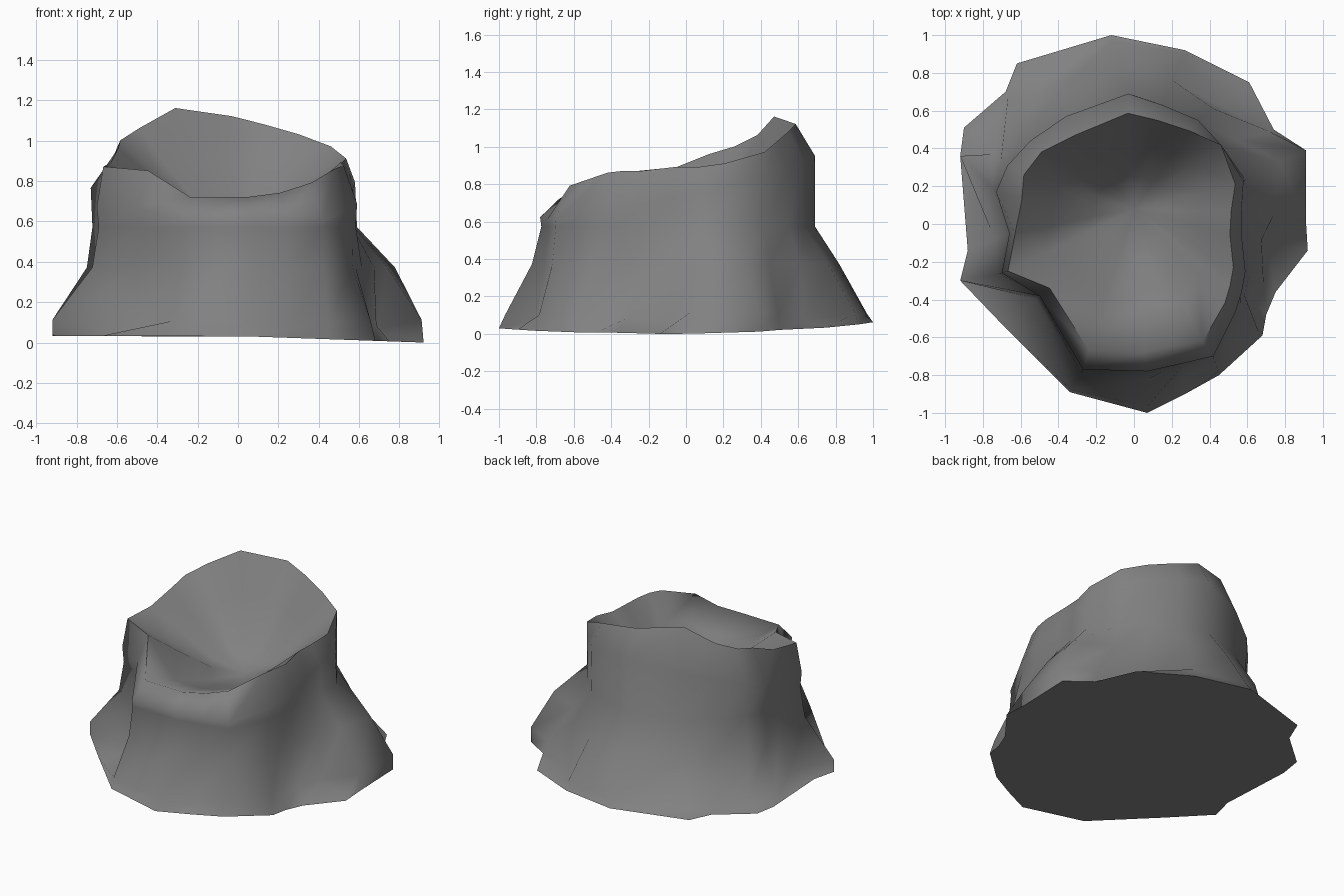
import bpy
import bmesh
from mathutils import Vector

cube = bpy.data.objects.get("Cube")
if cube:
    bpy.data.objects.remove(cube, do_unlink=True)

# Ground outline with the root tips, counterclockwise from the right
foot_xy = [(.92, -.14), (.91, .02), (.91, .39), (.74, .5), (.61, .75), (.27, .92),
           (-.12, 1), (-.62, .85), (-.68, .7), (-.9, .51), (-.92, .36), (-.88, -.14),
           (-.92, -.3), (-.68, -.55), (-.34, -.89), (.07, -1), (.27, -.9), (.45, -.8),
           (.68, -.59), (.7, -.48), (.75, -.36)]
# Widest outline of the trunk just under the broken rim
trunk_xy = [(.57, -.06), (.57, .08), (.58, .23), (.46, .42), (.34, .55), (.15, .63),
            (-.03, .69), (-.36, .57), (-.55, .44), (-.67, .31), (-.73, .17), (-.66, -.05),
            (-.7, -.26), (-.5, -.38), (-.27, -.77), (.07, -.78), (.25, -.74), (.42, -.7),
            (.54, -.46), (.57, -.36), (.59, -.25)]
# Height and inset of the rim, one per column
rim_z = [.9, .9, .92, .98, 1.04, 1.09, 1.13, 1.17, 1.07, 1.01, .97,
         .9, .88, .86, .73, .73, .75, .8, .87, .88, .88]
rim_inset = [.9, .91, .93, 1, .9, .88, .86, .84, .88, .86, .8,
             .95, .95, .88, .86, .86, .86, .88, .9, .9, .9]
# Spread of the roots at knee height and at the ground: high on roots, low in valleys
knee = [.3, .5, .6, .3, .3, .45, .42, .3, .25, .15, .1,
        .05, .1, 0, .15, .2, .1, .15, .2, .1, .15]
ankle = [.35, 1, 1, .9, .4, .95, .9, .5, .9, .3, 1,
         .35, 1, .1, .9, .85, .4, .85, .85, .3, .6]

CENTRE = Vector((-.05, -.05, 0))
BOWL = Vector((0, .08, .55))


def at_height(v, z):
    return Vector((v.x, v.y, z))


def column(foot, trunk, top, inset, knee_out, ankle_out):
    """One vertical strip, from the ground up, over the rim and into the hollow."""
    foot = Vector((*foot, .04 - .035 * max(foot[0], 0) + .03 * max(foot[1], 0)))
    trunk = Vector((*trunk, .81 + .22 * trunk[1] - .1 * abs(trunk[0])))
    root_low = at_height(trunk.lerp(foot, ankle_out), .05 + .07 * ankle_out)
    root_high = at_height(trunk.lerp(foot, knee_out), .38)
    waist = at_height(trunk.lerp(foot, .15 * knee_out - .06), .58)
    rim = at_height(CENTRE.lerp(trunk, inset), top)
    wall = at_height(rim.lerp(BOWL, .3), BOWL.z + .62 * (top - BOWL.z))
    floor = at_height(rim.lerp(BOWL, .65), BOWL.z + .2 * (top - BOWL.z))
    return [foot, root_low, root_high, waist, trunk, rim, wall, floor]


# Hollow stump: columns joined side by side, closed below and in the hollow
bm = bmesh.new()
strips = [[bm.verts.new(p) for p in column(*data)]
          for data in zip(foot_xy, trunk_xy, rim_z, rim_inset, knee, ankle)]
for i, strip in enumerate(strips):
    after = strips[(i + 1) % len(strips)]
    for j in range(len(strip) - 1):
        bm.faces.new((strip[j], after[j], after[j + 1], strip[j + 1]))
middle = bm.verts.new(BOWL)
for i, strip in enumerate(strips):
    bm.faces.new((strip[-1], strips[(i + 1) % len(strips)][-1], middle))
bm.faces.new([s[0] for s in reversed(strips)])
bmesh.ops.recalc_face_normals(bm, faces=bm.faces)
lowest = min(v.co.z for v in bm.verts)
bmesh.ops.translate(bm, verts=bm.verts, vec=(0, 0, -lowest))

mesh = bpy.data.meshes.new("hollow_stump")
bm.to_mesh(mesh)
bm.free()
stump = bpy.data.objects.new("hollow_stump", mesh)
bpy.context.collection.objects.link(stump)

# Weathered grey all over
grey = bpy.data.materials.new("weathered_grey")
grey.use_nodes = True
colour = (.22, .22, .22, 1)
grey.diffuse_color = colour
grey.node_tree.nodes["Principled BSDF"].inputs["Base Color"].default_value = colour
mesh.materials.append(grey)

# Soft sides and rim, with a crisp edge along the ground
bpy.ops.object.select_all(action="DESELECT")
stump.select_set(True)
bpy.context.view_layer.objects.active = stump
bpy.ops.object.shade_smooth_by_angle(angle=1.4)
